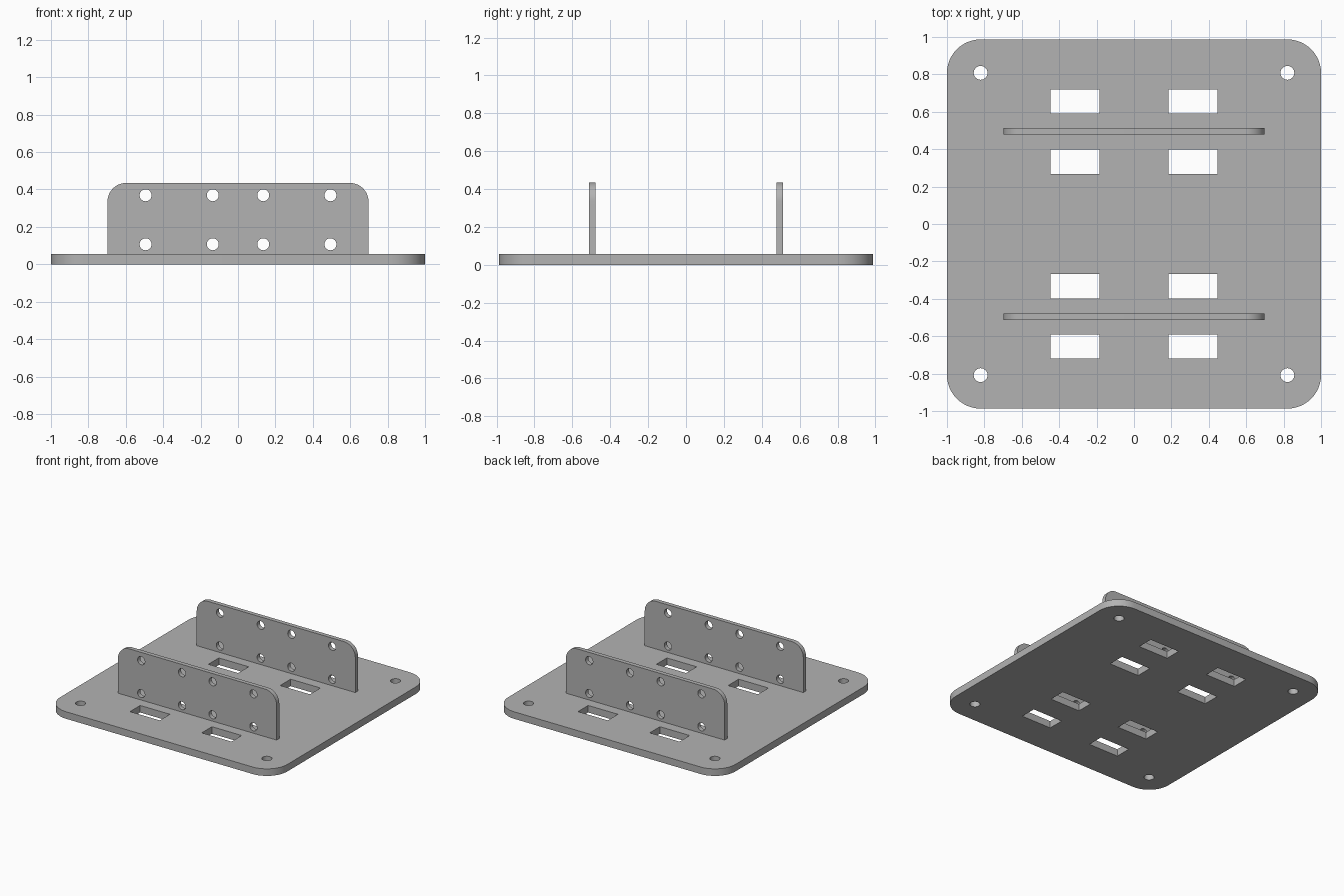
import bpy
import bmesh
from math import cos, sin, tau, pi
from mathutils import Matrix

cube = bpy.data.objects.get("Cube")
if cube:
    bpy.data.objects.remove(cube, do_unlink=True)

# Single plain grey metal
grey = bpy.data.materials.new("grey_metal")
grey.use_nodes = True
grey.diffuse_color = (0.45, 0.45, 0.45, 1)
grey.node_tree.nodes["Principled BSDF"].inputs["Base Color"].default_value = grey.diffuse_color


def arc(x, y, r, start=0.0, sweep=tau, n=32):
    return [(x + r * cos(start + sweep * i / n), y + r * sin(start + sweep * i / n))
            for i in range(n + (sweep < tau))]


def rect(x, y, w, h):
    return [(x - w / 2, y - h / 2), (x + w / 2, y - h / 2),
            (x + w / 2, y + h / 2), (x - w / 2, y + h / 2)]


def sheet(name, loops, thickness, matrix):
    """Extruded flat sheet: the first loop is the outline, the others are holes."""
    curve = bpy.data.curves.new(name, "CURVE")
    curve.dimensions = "2D"
    curve.fill_mode = "BOTH"
    curve.extrude = thickness / 2
    for loop in loops:
        spline = curve.splines.new("POLY")
        spline.points.add(len(loop) - 1)
        for point, (x, y) in zip(spline.points, loop):
            point.co = (x, y, 0, 1)
        spline.use_cyclic_u = True
    source = bpy.data.objects.new(name + "_outline", curve)
    bpy.context.collection.objects.link(source)
    bpy.context.view_layer.update()
    evaluated = source.evaluated_get(bpy.context.evaluated_depsgraph_get())
    mesh = bpy.data.meshes.new_from_object(evaluated)
    bpy.data.objects.remove(source, do_unlink=True)

    bm = bmesh.new()
    bm.from_mesh(mesh)
    bmesh.ops.remove_doubles(bm, verts=bm.verts, dist=0.0001)
    bmesh.ops.recalc_face_normals(bm, faces=bm.faces)
    bm.to_mesh(mesh)
    bm.free()
    mesh.transform(matrix)
    mesh.materials.clear()
    mesh.materials.append(grey)
    obj = bpy.data.objects.new(name, mesh)
    bpy.context.collection.objects.link(obj)
    bpy.ops.object.select_all(action="DESELECT")
    obj.select_set(True)
    bpy.context.view_layer.objects.active = obj
    bpy.ops.object.shade_smooth_by_angle(angle=pi / 6)
    return obj


BASE_T, HALF_Y = 0.056, 0.987
CORNER = 0.18

# Base plate with rounded corners, bolt holes and rectangular slots
outline = []
for i, (sx, sy) in enumerate([(1, 1), (-1, 1), (-1, -1), (1, -1)]):
    outline += arc(sx * (1 - CORNER), sy * (HALF_Y - CORNER), CORNER,
                   i * pi / 2, pi / 2, 12)
loops = [outline]
for sx in (-1, 1):
    for sy in (-1, 1):
        loops.append(arc(sx * 0.82, sy * 0.808, 0.037))
        for y in (0.332, 0.656):
            loops.append(rect(sx * 0.316, sy * y, 0.262, 0.128 if y > 0.5 else 0.132))
sheet("base_plate", loops, BASE_T, Matrix.Translation((0, 0, BASE_T / 2)))

# Two upright flanges with rounded top corners and two rows of holes
HALF_W, TOP, ROUND = 0.698, 0.435, 0.1
outline = [(-HALF_W, BASE_T), (HALF_W, BASE_T)]
outline += arc(HALF_W - ROUND, TOP - ROUND, ROUND, 0, pi / 2, 10)
outline += arc(ROUND - HALF_W, TOP - ROUND, ROUND, pi / 2, pi / 2, 10)
loops = [outline] + [arc(sx * x, z, 0.032)
                     for sx in (-1, 1) for x in (0.135, 0.494) for z in (0.107, 0.369)]
for name, y in (("front_flange", -0.495), ("back_flange", 0.495)):
    sheet(name, loops, 0.034, Matrix.Translation((0, y, 0)) @ Matrix.Rotation(pi / 2, 4, "X"))
